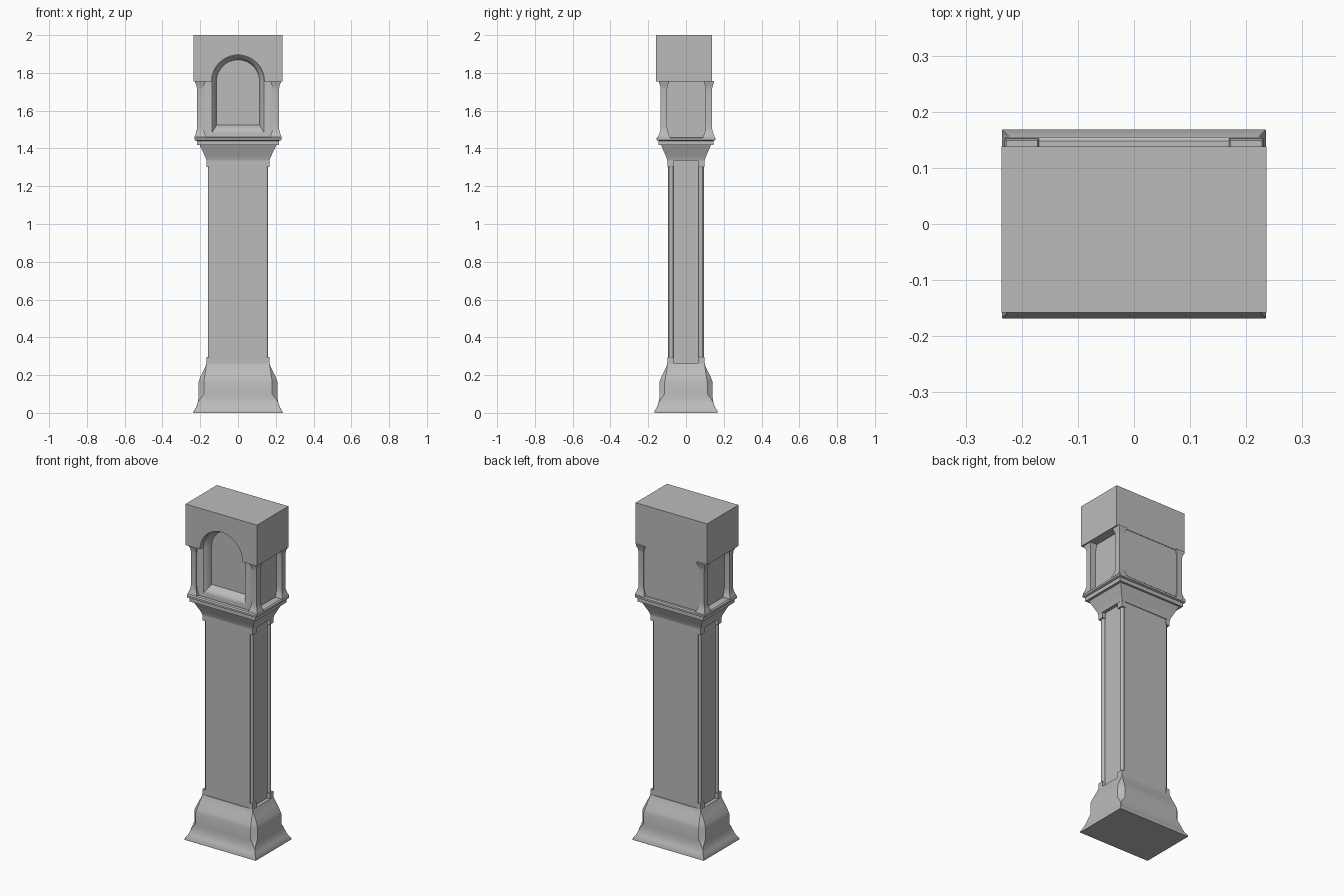
import bpy, bmesh, math

cube = bpy.data.objects.get("Cube")
if cube:
    bpy.data.objects.remove(cube, do_unlink=True)

grey = bpy.data.materials.new("plain grey")
grey.use_nodes = True
COLOR = (0.5, 0.5, 0.5, 1)
grey.diffuse_color = COLOR
grey.node_tree.nodes["Principled BSDF"].inputs["Base Color"].default_value = COLOR


def loft(name, rings, smooth=0):
    """Solid skinned through equal-length rings of points."""
    bm = bmesh.new()
    loops = [[bm.verts.new(p) for p in ring] for ring in rings]
    n = len(loops[0])
    for a, b in zip(loops, loops[1:]):
        for i in range(n):
            j = (i + 1) % n
            bm.faces.new((a[i], a[j], b[j], b[i]))
    bm.faces.new(loops[0])
    bm.faces.new(loops[-1])
    bmesh.ops.recalc_face_normals(bm, faces=bm.faces)
    mesh = bpy.data.meshes.new(name)
    bm.to_mesh(mesh)
    bm.free()
    mesh.materials.append(grey)
    ob = bpy.data.objects.new(name, mesh)
    bpy.context.collection.objects.link(ob)
    if smooth:
        shade(ob, smooth)
    return ob


def shade(ob, degrees):
    bpy.ops.object.select_all(action='DESELECT')
    ob.select_set(True)
    bpy.context.view_layer.objects.active = ob
    bpy.ops.object.shade_smooth_by_angle(angle=math.radians(degrees))


def rect(hx, hy, z, cx=0, cy=0):
    return [(cx + sx * hx, cy + sy * hy, z)
            for sx, sy in ((-1, -1), (1, -1), (1, 1), (-1, 1))]


def chamfered(hx, hy, z, c):
    """Rectangle with its four corners cut by c."""
    pts = []
    for sx, sy in ((-1, -1), (1, -1), (1, 1), (-1, 1)):
        pair = [(sx * hx, sy * (hy - c), z), (sx * (hx - c), sy * hy, z)]
        pts += pair if sx * sy > 0 else pair[::-1]
    return pts


def box(name, x0, x1, y0, y1, z0, z1):
    cx, cy = (x0 + x1) / 2, (y0 + y1) / 2
    return loft(name, [rect(abs(x1 - x0) / 2, abs(y1 - y0) / 2, z, cx, cy) for z in (z0, z1)])


def arch(r, bottom, y, spring=1.755, steps=24):
    pts = [(-r, y, bottom), (r, y, bottom)]
    for i in range(steps + 1):
        t = math.pi * i / steps
        pts.append((r * math.cos(t), y, spring + r * math.sin(t)))
    return pts


def cut(ob, cutter):
    mod = ob.modifiers.new("cut", 'BOOLEAN')
    mod.operation, mod.solver, mod.object = 'DIFFERENCE', 'EXACT', cutter
    bpy.context.view_layer.objects.active = ob
    bpy.ops.object.modifier_apply(modifier=mod.name)
    bpy.data.objects.remove(cutter, do_unlink=True)


# Flared foot with stopped chamfers on the corners
foot = [(.235, .168, 0, .001), (.235, .168, .008, .001), (.222, .154, .03, .001),
        (.213, .145, .055, .001), (.21, .142, .075, .01), (.208, .14, .1, .027),
        (.208, .14, .165, .027), (.202, .133, .185, .024), (.184, .115, .222, .012),
        (.173, .104, .245, .004), (.167, .099, .262, .001)]
loft("foot", [chamfered(*r) for r in foot], 35)

# Trunk, corner columns and their end blocks
box("trunk", -.147, .147, -.095, .095, .25, 1.345)
for sx, side in ((1, "left"), (-1, "right")):
    for sy, end in ((-1, "front"), (1, "back")):
        rings = [[(sx * .147 + .012 * math.cos(k * math.pi / 6),
                   sy * .079 + .012 * math.sin(k * math.pi / 6), z) for k in range(12)]
                 for z in (.28, 1.315)]
        loft(f"{end}_{side}_trunk_column", rings, 40)
        for z, level in ((.255, "lower"), (1.302, "upper")):
            box(f"{end}_{side}_{level}_block", sx * .14, sx * .166,
                sy * .063, sy * .098, z, z + .04)

# Coved neck and the stepped ledge
neck = [(.167, .099, 1.335), (.169, .101, 1.345), (.178, .109, 1.365),
        (.19, .12, 1.39), (.203, .132, 1.418)]
loft("neck", [rect(*r) for r in neck], 35)
ledge = [(.218, .145, 1.418), (.218, .145, 1.44), (.229, .155, 1.444), (.229, .155, 1.455),
         (.222, .148, 1.461)]
loft("ledge", [rect(*r) for r in ledge])

# Hood body with a coved arched dial recess
body = box("hood_body", -.183, .183, -.128, .135, 1.455, 1.92)
cove = [(.137, 1.485, -.18), (.137, 1.485, -.128), (.128, 1.5, -.119),
        (.12, 1.513, -.107), (.114, 1.525, -.085)]
cut(body, loft("cove_cutter", [arch(*r) for r in cove]))
shade(body, 35)

# Top case with an arch through its front
case = box("top_case", -.236, .236, -.158, .138, 1.755, 2)
cut(case, loft("arch_cutter", [arch(.14, 1.7, y) for y in (-.2, -.08)]))
shade(case, 20)

# Hood columns, flared at both ends
column = [(.031, 1.455), (.031, 1.463), (.025, 1.475), (.018, 1.5), (.017, 1.52),
          (.017, 1.71), (.019, 1.73), (.025, 1.745), (.028, 1.757)]
for sx, side in ((1, "left"), (-1, "right")):
    for cy, end in ((-.117, "front"), (.121, "back")):
        loft(f"{end}_{side}_hood_column",
             [rect(r, r, z, sx * .2, cy) for r, z in column], 40)
